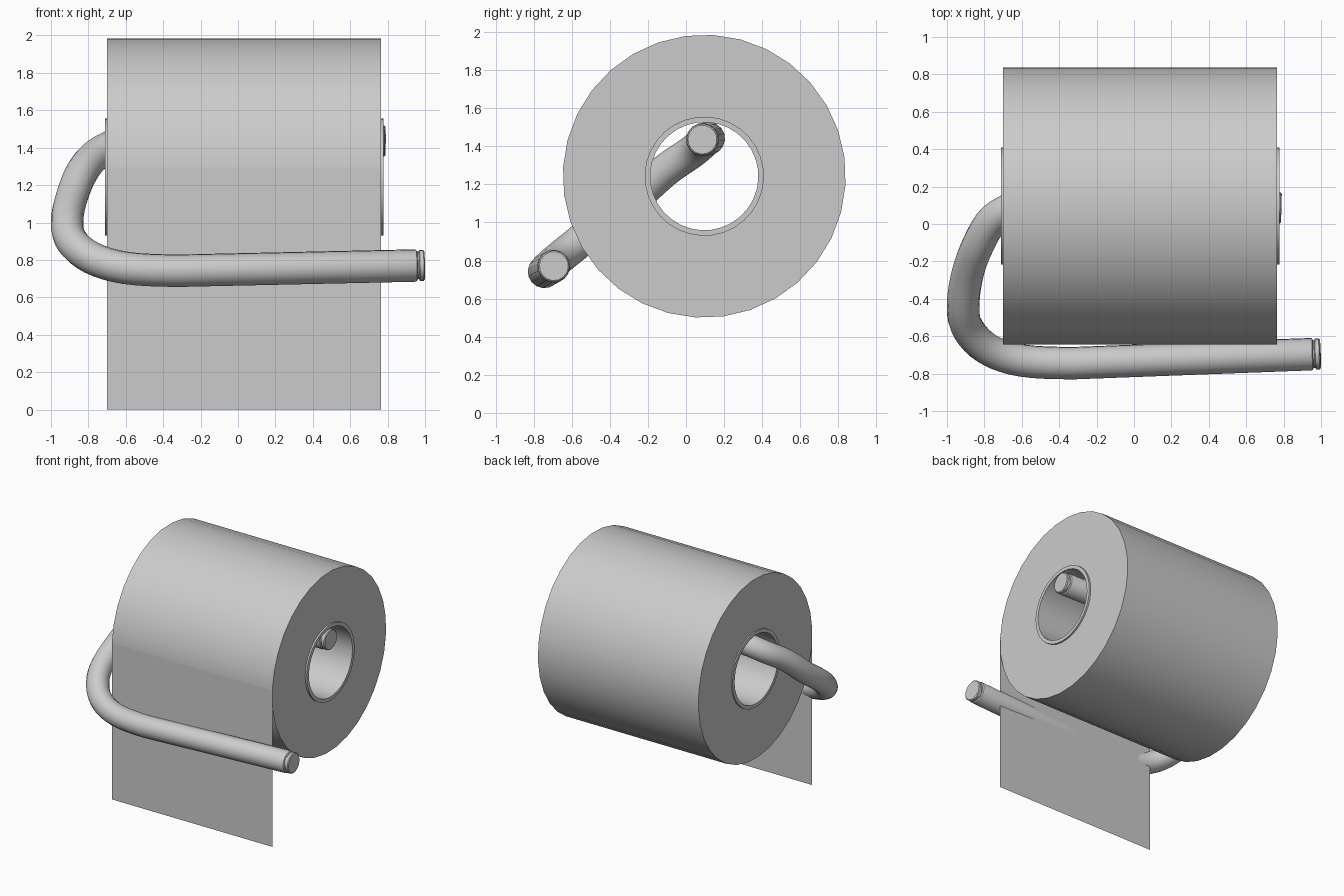
import bpy, bmesh, math
from mathutils import Vector

if "Cube" in bpy.data.objects:
    bpy.data.objects.remove(bpy.data.objects["Cube"])

V = Vector


def finish(name, bm):
    bmesh.ops.recalc_face_normals(bm, faces=bm.faces)
    me = bpy.data.meshes.new(name)
    bm.to_mesh(me)
    bm.free()
    ob = bpy.data.objects.new(name, me)
    bpy.context.collection.objects.link(ob)
    bpy.ops.object.select_all(action='DESELECT')
    ob.select_set(True)
    bpy.context.view_layer.objects.active = ob
    bpy.ops.object.shade_smooth_by_angle(angle=math.radians(35))
    return ob


def sweep(name, centers, tangents, radii, sides, ref, phase=0.0, closed=False):
    """Skin circular rings along a path; closed joins last ring to first."""
    bm = bmesh.new()
    rings = []
    for c, t, r in zip(centers, tangents, radii):
        t = t.normalized()
        u = (ref - t * ref.dot(t)).normalized()
        v = t.cross(u)
        rings.append([bm.verts.new(c + r * (math.cos(a) * u + math.sin(a) * v))
                      for a in (phase + math.tau * i / sides for i in range(sides))])
    pairs = list(zip(rings, rings[1:]))
    if closed:
        pairs.append((rings[-1], rings[0]))
    for a, b in pairs:
        for i in range(sides):
            j = (i + 1) % sides
            bm.faces.new((a[i], a[j], b[j], b[i]))
    if not closed:
        bm.faces.new(rings[0])
        bm.faces.new(rings[-1])
    return finish(name, bm)


CY, CZ, X0, X1 = 0.096, 1.243, -0.70, 0.765
X = V((1, 0, 0))


def tube(name, x0, x1, r_in, r_out):
    prof = [(x0, r_in), (x0, r_out), (x1, r_out), (x1, r_in)]
    sweep(name, [V((x, CY, CZ)) for x, _ in prof], [X] * 4, [r for _, r in prof],
          32, V((0, 0, 1)), math.radians(7.65), True)


# Paper roll and cardboard core
tube("paper_roll", X0, X1, 0.312, 0.743)
tube("cardboard_core", X0 - 0.01, X1 + 0.014, 0.284, 0.313)

# Hanging sheet
bm = bmesh.new()
bm.faces.new([bm.verts.new((x, -0.6455, z))
              for x, z in ((X0, 0), (X1, 0), (X1, 1.29), (X0, 1.29))])
finish("hanging_sheet", bm)

# Bent holder bar: first and last points only guide the curve
bend = [V(p) for p in (
    (0.0, -0.733, 0.748), (-0.32, -0.744, 0.742), (-0.60, -0.730, 0.757),
    (-0.78, -0.670, 0.810), (-0.885, -0.565, 0.895), (-0.914, -0.45, 0.995),
    (-0.892, -0.275, 1.125), (-0.833, -0.11, 1.272), (-0.745, 0.03, 1.37),
    (-0.60, 0.098, 1.428), (-0.38, 0.118, 1.441), (-0.1, 0.110, 1.439))]
path = []
for p0, p1, p2, p3 in zip(bend, bend[1:], bend[2:], bend[3:]):
    for k in range(4):
        t = k / 4
        path.append(0.5 * (2 * p1 + (p2 - p0) * t + (2 * p0 - 5 * p1 + 4 * p2 - p3) * t ** 2
                           + (3 * p1 - p0 - 3 * p2 + p3) * t ** 3))
path.append(bend[-2])

# Grooved caps at both bar ends: (distance from tip, radius)
R = 0.087
cap = [(0.0, 0.076), (0.006, 0.083), (0.026, 0.083), (0.031, 0.074),
       (0.038, 0.074), (0.043, 0.084), (0.05, R)]


def end(tip, inner):
    d = (inner - tip).normalized()
    return [tip + d * s for s, _ in cap]


front = end(V((0.997, -0.694, 0.771)), path[0])
back = end(V((0.788, 0.086, 1.435)), path[-1])
centers = front + path + back[::-1]
cap_r = [r for _, r in cap]
radii = cap_r + [R] * len(path) + cap_r[::-1]
n = len(centers)
tangents = [centers[min(i + 1, n - 1)] - centers[max(i - 1, 0)] for i in range(n)]
sweep("holder_bar", centers, tangents, radii, 16, V((0, -0.63, 0.77)))
